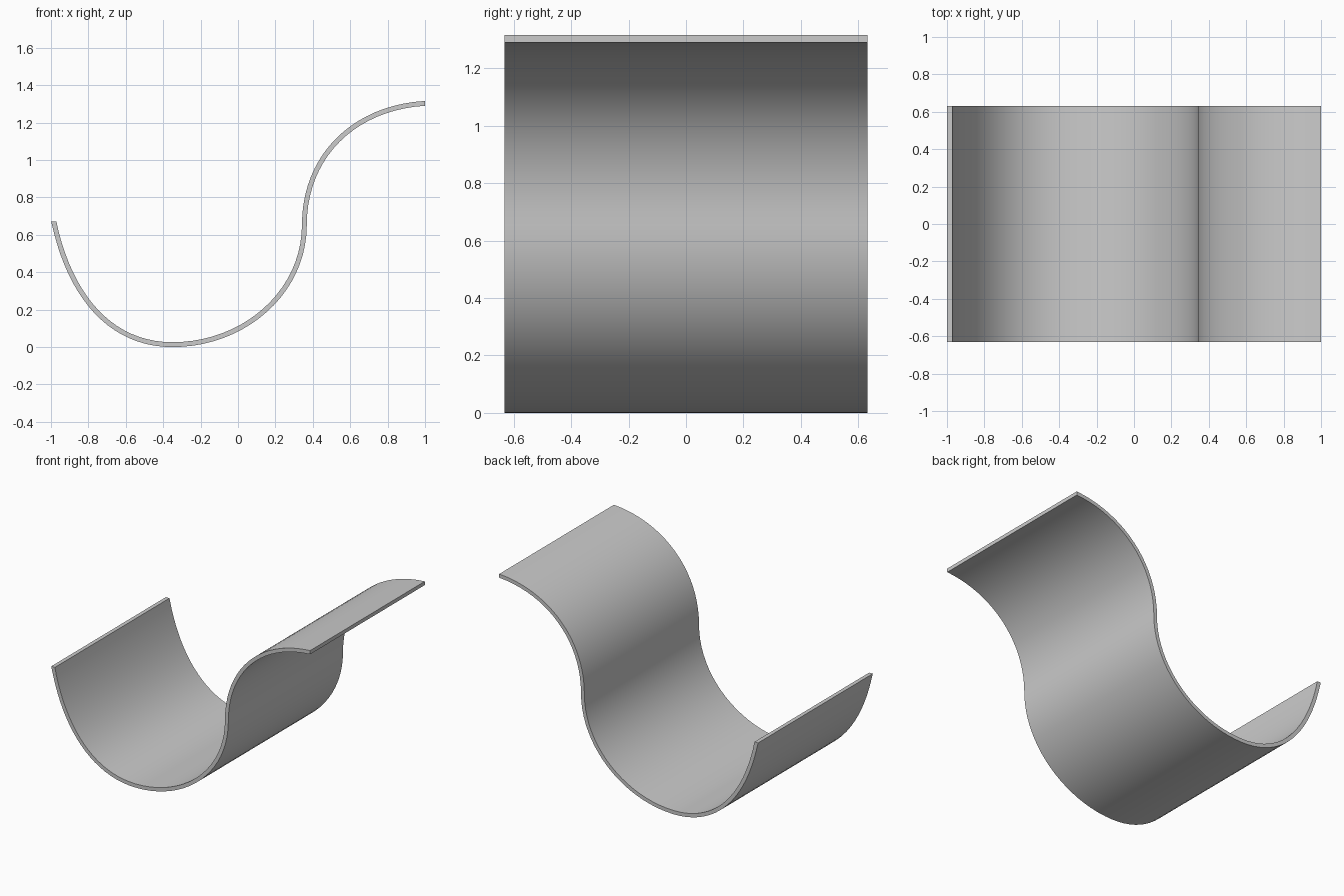
import bpy
import bmesh
from mathutils import Vector
from mathutils.geometry import interpolate_bezier

if "Cube" in bpy.data.objects:
    bpy.data.objects.remove(bpy.data.objects["Cube"])

HALF_DEPTH = 0.632
HALF_THICK = 0.013
STEPS = 20

# Centre line of the S-shaped sheet in the XZ plane: anchor, handle, handle, anchor
segments = [
    [(-0.985, 0.672), (-0.90, 0.27), (-0.68, 0.013), (-0.35, 0.013)],
    [(-0.35, 0.013), (0.03, 0.013), (0.355, 0.29), (0.355, 0.655)],
    [(0.355, 0.655), (0.355, 1.02), (0.62, 1.28), (0.999, 1.303)],
]
line = []
for seg in segments:
    p0, h0, h1, p1 = [Vector((x, 0, z)) for x, z in seg]
    pts = interpolate_bezier(p0, h0, h1, p1, STEPS + 1)
    line += pts if not line else pts[1:]

# Offset the line to both sides
upper, lower = [], []
last = len(line) - 1
for i, p in enumerate(line):
    t = (line[min(i + 1, last)] - line[max(i - 1, 0)]).normalized()
    n = Vector((-t.z, 0, t.x)) * HALF_THICK
    # The left end is cut level and the right end is cut upright
    if i == 0:
        n = Vector((0.014, 0, 0))
    elif i == last:
        n = Vector((0, 0, HALF_THICK))
    upper.append(p + n)
    lower.append(p - n)

# Sheet: quad strip for the front rim, extruded through the depth
bm = bmesh.new()
shift = Vector((0, -HALF_DEPTH, 0))
up = [bm.verts.new(p + shift) for p in upper]
lo = [bm.verts.new(p + shift) for p in lower]
rim = [bm.faces.new((lo[i], lo[i + 1], up[i + 1], up[i])) for i in range(last)]
res = bmesh.ops.extrude_face_region(bm, geom=rim, use_keep_orig=True)
new_verts = [v for v in res["geom"] if isinstance(v, bmesh.types.BMVert)]
bmesh.ops.translate(bm, verts=new_verts, vec=(0, 2 * HALF_DEPTH, 0))
bmesh.ops.recalc_face_normals(bm, faces=bm.faces)

mesh = bpy.data.meshes.new("curved_sheet")
bm.to_mesh(mesh)
bm.free()
sheet = bpy.data.objects.new("curved_sheet", mesh)
bpy.context.collection.objects.link(sheet)

# Smooth along the curve, sharp at the rims
bpy.context.view_layer.objects.active = sheet
sheet.select_set(True)
bpy.ops.object.shade_smooth_by_angle(angle=0.6)
